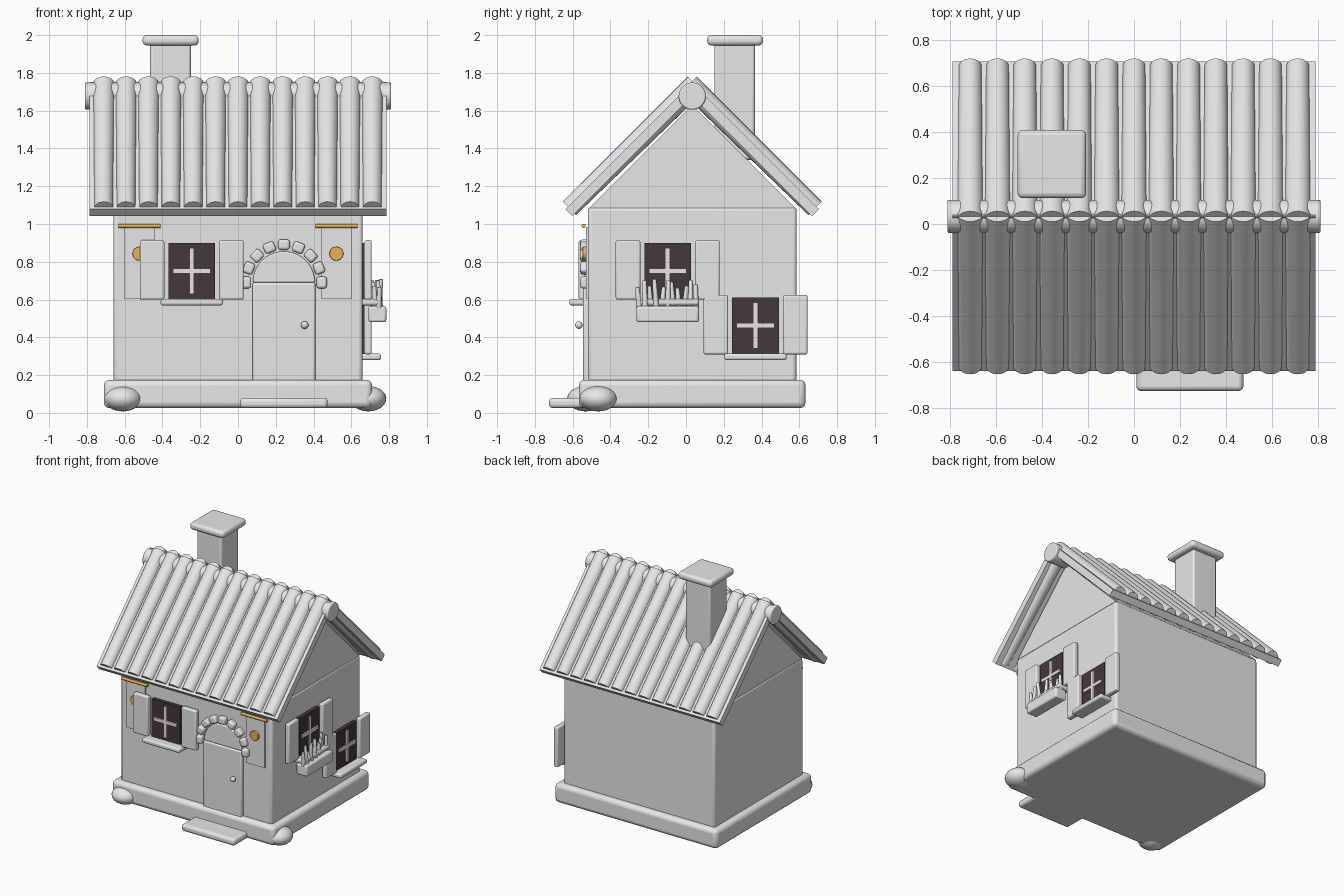
import bpy, bmesh, math, random
from mathutils import Matrix, Vector

if "Cube" in bpy.data.objects:
    bpy.data.objects.remove(bpy.data.objects["Cube"])

random.seed(4)


def material(name, rgb):
    m = bpy.data.materials.new(name)
    m.diffuse_color = (*rgb, 1)
    m.use_nodes = True
    m.node_tree.nodes["Principled BSDF"].inputs["Base Color"].default_value = m.diffuse_color
    return m


GREY = material("plaster_grey", (0.8, 0.8, 0.8))
DARK = material("dark_glass", (0.06, 0.038, 0.045))
GOLD = material("gold", (0.9, 0.5, 0.11))
CY = 0.033                      # middle of the house in y
WALL_F, WALL_R = -0.52, 0.66    # front and right wall planes


def finish(bm, name, mat, bevel=0, xf=None):
    bmesh.ops.recalc_face_normals(bm, faces=bm.faces)
    me = bpy.data.meshes.new(name)
    if xf is not None:
        bm.transform(xf)
    bm.to_mesh(me)
    bm.free()
    me.materials.append(mat)
    ob = bpy.data.objects.new(name, me)
    bpy.context.collection.objects.link(ob)
    if bevel:
        b = ob.modifiers.new("round", 'BEVEL')
        b.width, b.segments = bevel, 3
    bpy.ops.object.select_all(action='DESELECT')
    ob.select_set(True)
    bpy.context.view_layer.objects.active = ob
    bpy.ops.object.shade_smooth_by_angle(angle=math.radians(35))
    return ob


def box(name, lo, hi, mat=GREY, bevel=0.0, xf=None):
    lo, hi = Vector(lo), Vector(hi)
    bm = bmesh.new()
    bmesh.ops.create_cube(bm, size=1)
    bm.transform(Matrix.Translation((lo + hi) / 2) @ Matrix.Diagonal((*(hi - lo), 1)))
    return finish(bm, name, mat, bevel, xf)


def ball(name, c, r, mat=GREY, xf=None):
    bm = bmesh.new()
    bmesh.ops.create_uvsphere(bm, u_segments=24, v_segments=14, radius=1)
    bm.transform(Matrix.Translation(c) @ Matrix.Diagonal((*r, 1)))
    return finish(bm, name, mat, 0, xf)


def rod(name, a, b, r1, r2=None, mat=GREY, bevel=0.0, xf=None, seg=24):
    a, b = Vector(a), Vector(b)
    bm = bmesh.new()
    bmesh.ops.create_cone(bm, cap_ends=True, segments=seg, radius1=r1,
                          radius2=r1 if r2 is None else r2, depth=(b - a).length)
    bm.transform(Matrix.Translation((a + b) / 2) @
                 (b - a).to_track_quat('Z', 'Y').to_matrix().to_4x4())
    return finish(bm, name, mat, bevel, xf)


def prism(name, profile, y0, y1, bevel=0.0, xf=None):
    # extrudes an (x, z) outline along y
    bm = bmesh.new()
    f = bm.faces.new([bm.verts.new((x, y0, z)) for x, z in profile])
    g = bmesh.ops.extrude_face_region(bm, geom=[f])["geom"]
    bmesh.ops.translate(bm, verts=[v for v in g if isinstance(v, bmesh.types.BMVert)],
                        vec=(0, y1 - y0, 0))
    return finish(bm, name, GREY, bevel, xf)


# Foundation, walls and gable
box("foundation", (-0.71, CY - 0.6, 0.025), (0.71, CY + 0.6, 0.175), bevel=0.03)
box("walls", (-0.66, WALL_F, 0.15), (0.66, 0.586, 1.09), bevel=0.02)
quarter = Matrix.Translation((0, CY, 0)) @ Matrix.Rotation(math.radians(90), 4, 'Z')
prism("gable", [(-0.545, 1.085), (0.545, 1.085), (0, 1.63)], -0.655, 0.655, xf=quarter)

# Corner stones and doorstep
ball("corner_stone_left", (-0.61, -0.53, 0.075), (0.1, 0.1, 0.067))
ball("corner_stone_right", (0.69, -0.465, 0.075), (0.095, 0.1, 0.067))
box("doorstep", (0.01, -0.725, 0.025), (0.475, -0.5, 0.08), bevel=0.02)

# Roof: 45 degree slabs with tile rolls, the back mirrored from the front
R2 = math.sqrt(2)


def slope(x, s, n):
    # s runs up the slope, n runs out of it
    return Vector((x, (s - n) / R2, (s + n) / R2))


for side, flip in (("front", 1), ("back", -1)):
    mirror = Matrix.Translation((0, 0 if flip == 1 else 2 * CY, 0)) @ Matrix.Diagonal((1, flip, 1, 1))
    bm = bmesh.new()
    ring = [bm.verts.new(slope(-0.787, s, n)) for s, n in
            ((0.311, 1.162), (1.264, 1.162), (1.264, 1.214), (0.311, 1.214))]
    g = bmesh.ops.extrude_face_region(bm, geom=[bm.faces.new(ring)])["geom"]
    bmesh.ops.translate(bm, verts=[v for v in g if isinstance(v, bmesh.types.BMVert)],
                        vec=(1.574, 0, 0))
    bm.transform(mirror)
    finish(bm, "roof_slab_" + side, GREY)
    for i in range(13):
        x = (i - 6) * 0.1185
        ob = rod(f"roof_roll_{side}_{i}", slope(x, 0.329, 1.202), slope(x, 1.266, 1.194),
                 0.05, 0.058)
        bm = bmesh.new()
        bm.from_mesh(ob.data)
        bm.transform(mirror)
        if flip < 0:
            bmesh.ops.reverse_faces(bm, faces=bm.faces)
        bm.to_mesh(ob.data)
        bm.free()
rod("ridge_beam", (-0.81, CY, 1.677), (0.81, CY, 1.677), 0.072, bevel=0.008, seg=32)

# Chimney
box("chimney", (-0.465, 0.15, 1.34), (-0.25, 0.365, 1.96), bevel=0.015)
box("chimney_cap", (-0.505, 0.112, 1.945), (-0.208, 0.408, 2.0), bevel=0.022)

# Door with rounded top, knob and stone arch
DX, DZ = 0.243, 0.69
box("door", (DX - 0.167, -0.545, 0.16), (DX + 0.167, -0.5, DZ), bevel=0.012)
prism("door_arch", [(DX + 0.165 * math.cos(math.pi * i / 20), DZ + 0.165 * math.sin(math.pi * i / 20))
                    for i in range(21)], -0.54, -0.5, bevel=0.008)
ball("door_knob", (0.353, -0.567, 0.465), (0.02, 0.02, 0.02))
for i in range(9):
    a = math.pi * i / 8
    place = Matrix.Translation((DX, 0, DZ)) @ Matrix.Rotation(-a, 4, 'Y')
    box(f"arch_stone_{i}", (0.173, -0.56, -0.031), (0.228, -0.5, 0.031), bevel=0.014, xf=place)


# Windows are built facing -y around their own centre, then placed on a wall
def window(name, xf):
    box(name + "_glass", (-0.124, -0.03, -0.148), (0.124, 0.01, 0.148), DARK, xf=xf)
    box(name + "_bar_upright", (-0.013, -0.042, -0.122), (0.013, -0.025, 0.122), xf=xf)
    box(name + "_bar_level", (-0.1, -0.042, -0.013), (0.1, -0.025, 0.013), xf=xf)
    box(name + "_sill", (-0.165, -0.097, -0.183), (0.165, 0.01, -0.148), bevel=0.012, xf=xf)
    for tag, s in (("left", -1), ("right", 1)):
        box(f"{name}_shutter_{tag}", (s * 0.21 - 0.065, -0.048, -0.152),
            (s * 0.21 + 0.065, -0.008, 0.162), bevel=0.01, xf=xf)


turn = Matrix.Rotation(math.radians(90), 4, 'Z')
upper = Matrix.Translation((WALL_R, -0.097, 0.752)) @ turn
window("front_window", Matrix.Translation((-0.245, WALL_F, 0.752)))
window("side_window_upper", upper)
window("side_window_lower", Matrix.Translation((WALL_R, 0.368, 0.462)) @ turn)

# Flower box with a row of uneven stems
box("flower_box", (-0.165, -0.125, -0.272), (0.165, -0.03, -0.187), bevel=0.012, xf=upper)
for i in range(11):
    x = -0.15 + 0.03 * i
    y = -0.075 + random.uniform(-0.02, 0.02)
    tip = (x + random.uniform(-0.014, 0.014), y + random.uniform(-0.015, 0.015),
           random.uniform(-0.095, -0.04))
    rod(f"flower_stem_{i}", (x, y, -0.2), tip, 0.017, 0.011, bevel=0.004, xf=upper, seg=10)

# Hanging banners with gold rods and discs
for tag, s in (("left", -1), ("right", 1)):
    c = s * 0.521
    box("banner_" + tag, (c - 0.082, -0.53, 0.605), (c + 0.082, -0.515, 0.985))
    rod("banner_rod_" + tag, (c - 0.112, -0.542, 0.99), (c + 0.112, -0.542, 0.99), 0.011, mat=GOLD, seg=12)
    rod("banner_disc_" + tag, (c, -0.525, 0.843), (c, -0.548, 0.843), 0.037, mat=GOLD, bevel=0.004)
